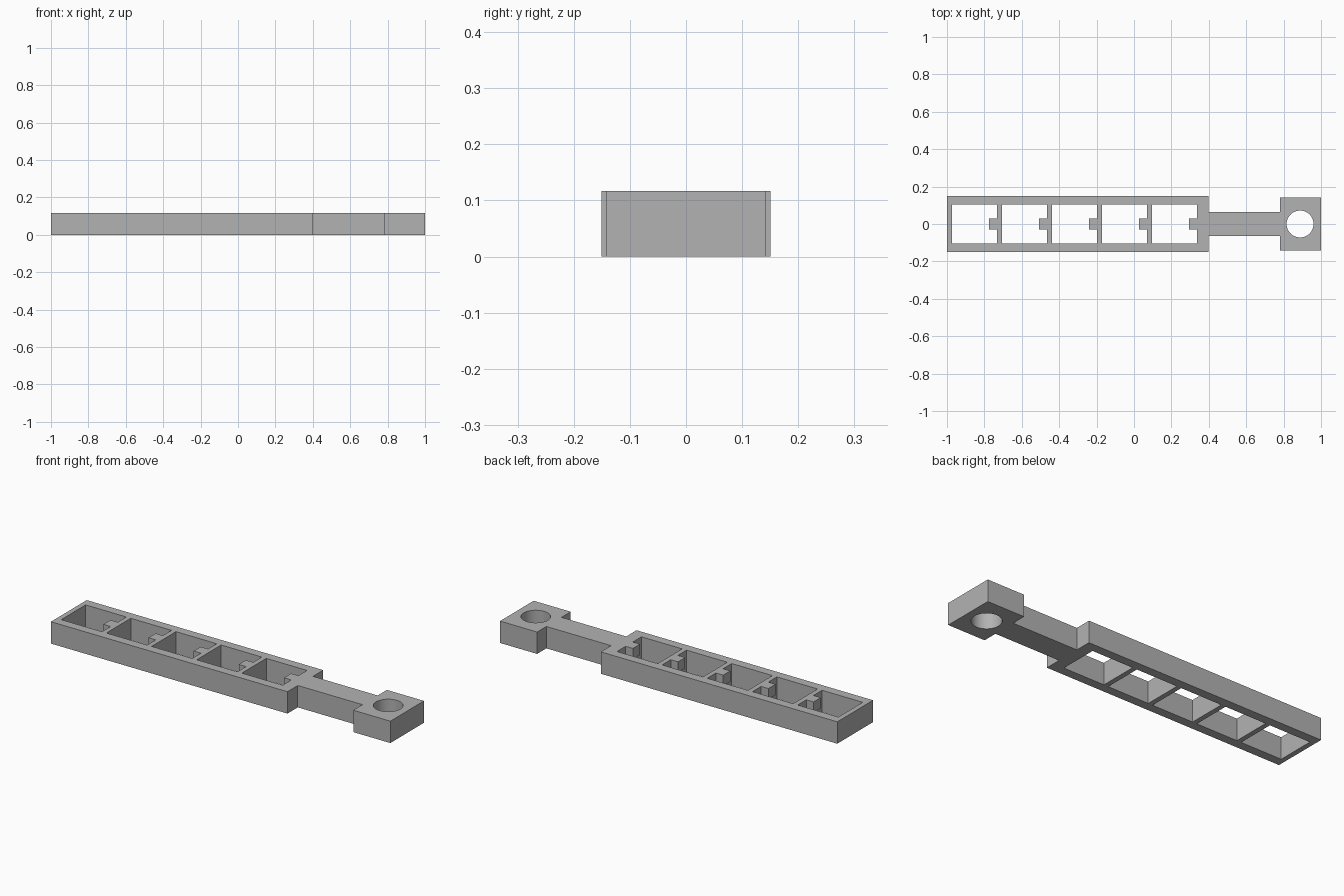
import bpy
import math

cube = bpy.data.objects.get("Cube")
if cube:
    bpy.data.objects.remove(cube, do_unlink=True)

H = 0.117          # overall thickness
PITCH = 0.267      # spacing of the pockets
POCKETS = 5
POCKET_X = -0.973  # start of the first pocket
POCKET_L = 0.241
POCKET_HW = 0.103

grey = bpy.data.materials.new("plain grey")
grey.use_nodes = True
colour = (0.45, 0.45, 0.45, 1)
grey.diffuse_color = colour
grey.node_tree.nodes["Principled BSDF"].inputs["Base Color"].default_value = colour


def plate(name, loops, z0, z1):
    """Flat plate from closed loops; inner loops become through holes."""
    curve = bpy.data.curves.new(name, "CURVE")
    curve.dimensions = "2D"
    curve.fill_mode = "BOTH"
    curve.extrude = (z1 - z0) / 2
    for pts in loops:
        spline = curve.splines.new("POLY")
        spline.points.add(len(pts) - 1)
        for point, (x, y) in zip(spline.points, pts):
            point.co = (x, y, 0, 1)
        spline.use_cyclic_u = True
    obj = bpy.data.objects.new(name, curve)
    obj.location.z = (z0 + z1) / 2
    bpy.context.collection.objects.link(obj)
    bpy.ops.object.select_all(action="DESELECT")
    obj.select_set(True)
    bpy.context.view_layer.objects.active = obj
    bpy.ops.object.convert(target="MESH")
    obj = bpy.context.object
    obj.data.materials.clear()
    obj.data.materials.append(grey)
    bpy.ops.object.shade_smooth_by_angle(angle=math.radians(30))
    return obj


def rect(x0, x1, hw):
    return [(x0, -hw), (x1, -hw), (x1, hw), (x0, hw)]


# Stepped outline: wide frame, narrow neck, square head
half = [(-1, 0.151), (0.398, 0.151), (0.398, 0.064),
        (0.781, 0.064), (0.781, 0.142), (1, 0.142)]
outline = [(x, -y) for x, y in half] + half[::-1]

# Pockets and round hole
starts = [POCKET_X + i * PITCH for i in range(POCKETS)]
pockets = [rect(x, x + POCKET_L, POCKET_HW) for x in starts]
hole = [(0.888 + 0.072 * math.cos(a), 0.072 * math.sin(a))
        for a in (math.tau * i / 48 for i in range(48))]
plate("ladder_frame_and_head", [outline, hole] + pockets, 0, H)

# Small tab at the top of each crossbar
for i, x in enumerate(starts):
    end = x + POCKET_L
    plate(f"crossbar_tab_{i + 1}", [rect(end - 0.043, end, 0.03)], 0.06, H)
